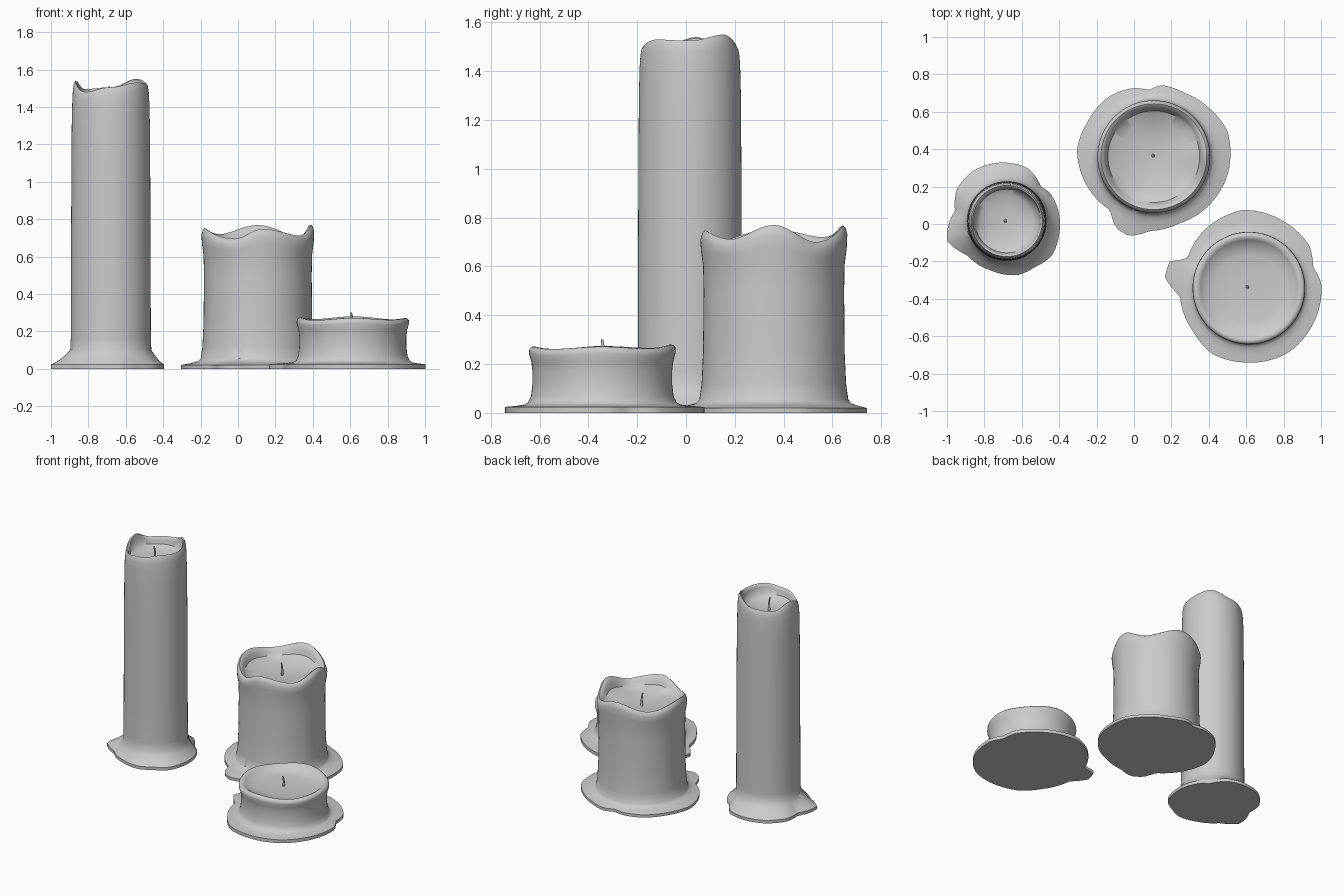
import bpy, bmesh, math
from mathutils import Vector

if "Cube" in bpy.data.objects:
    bpy.data.objects.remove(bpy.data.objects["Cube"])

N = 96  # angular steps per candle


def finish(bm, name, angle=45):
    bmesh.ops.recalc_face_normals(bm, faces=bm.faces)
    me = bpy.data.meshes.new(name)
    bm.to_mesh(me)
    bm.free()
    ob = bpy.data.objects.new(name, me)
    bpy.context.collection.objects.link(ob)
    bpy.ops.object.select_all(action='DESELECT')
    ob.select_set(True)
    bpy.context.view_layer.objects.active = ob
    bpy.ops.object.shade_smooth_by_angle(angle=math.radians(angle))
    return ob


def loft(name, rings, start, end):
    """Skin a stack of closed rings, with a fan to a point at both ends."""
    bm = bmesh.new()
    loops = [[bm.verts.new(p) for p in r] for r in rings]
    n = len(loops[0])
    a, b = bm.verts.new(start), bm.verts.new(end)
    for i in range(n):
        j = (i + 1) % n
        bm.faces.new((a, loops[0][j], loops[0][i]))
        bm.faces.new((b, loops[-1][i], loops[-1][j]))
        for lo, hi in zip(loops, loops[1:]):
            bm.faces.new((lo[i], lo[j], hi[j], hi[i]))
    return finish(bm, name)


def periodic(keys, deg, smooth):
    """Interpolate (degrees, value) keys around the circle."""
    keys = sorted((k % 360, v) for k, v in keys)
    keys = [(keys[-1][0] - 360, keys[-1][1])] + keys + [(keys[0][0] + 360, keys[0][1])]
    for (a0, v0), (a1, v1) in zip(keys, keys[1:]):
        if a0 <= deg <= a1:
            t = (deg - a0) / max(a1 - a0, 1e-6)
            if smooth:
                t = t * t * (3 - 2 * t)
            return v0 + (v1 - v0) * t
    return keys[0][1]


def candle(name, c, spill, skirt, body, bowl_z, rim, rim_mean, wick, wick_top):
    cx, cy = c
    edge = [(math.degrees(math.atan2(y - cy, x - cx)), math.hypot(x - cx, y - cy)) for x, y in spill]
    angs = [360 * i / N for i in range(N)]
    out = [periodic(edge, d, False) for d in angs]
    lift = [periodic(rim, d, True) - rim_mean for d in angs]
    dirs = [(math.cos(math.radians(d)), math.sin(math.radians(d))) for d in angs]
    base = body[0][0]
    rings = []
    # spilled wax: t blends from body radius to the outline
    for t, z in skirt:
        rings.append([(cx + (base + (o - base) * t) * u, cy + (base + (o - base) * t) * v, z)
                      for o, (u, v) in zip(out, dirs)])
    # body, wavy rim and bowl: w is how strongly the rim wave applies
    for r, z, w in body:
        rings.append([(cx + r * u, cy + r * v, z + w * h) for h, (u, v) in zip(lift, dirs)])
    loft(name + "_wax", rings, (cx, cy, 0), (cx, cy, bowl_z))
    # slightly bent wick
    wx, wy = wick
    wr = []
    for k in range(6):
        t = k / 5
        r = 0.009 - 0.004 * t
        ox, oy = 0.006 * math.sin(t * 3), -0.008 * t
        z = bowl_z - 0.01 + (wick_top - bowl_z + 0.01) * t
        wr.append([(wx + ox + r * math.cos(a), wy + oy + r * math.sin(a), z)
                   for a in [math.tau * i / 8 for i in range(8)]])
    top = sum((Vector(p) for p in wr[-1]), Vector()) / 8
    loft(name + "_wick", wr, (wx, wy, bowl_z - 0.01), top)


# tall candle
candle("tall_candle", (-0.68, 0.016),
       [(-1, -.09), (-1, -.04), (-.957, .07), (-.947, .187), (-.85, .29), (-.57, .3), (-.497, .2),
        (-.45, .166), (-.4, -.053), (-.44, -.17), (-.53, -.23), (-.62, -.273), (-.76, -.25), (-.893, -.166)],
       [(1, 0.0), (1, .022), (.6, .045), (.25, .075)],
       [(.217, .1, 0), (.214, .16, 0), (.213, .5, 0), (.211, 1.0, 0), (.209, 1.3, 0), (.206, 1.42, .3),
        (.203, 1.47, .8), (.198, 1.5, 1), (.19, 1.515, 1), (.182, 1.51, 1), (.177, 1.49, .9),
        (.17, 1.455, .4), (.14, 1.435, .1), (.07, 1.425, 0)],
       1.42,
       [(0, 1.525), (45, 1.55), (90, 1.505), (135, 1.495), (172, 1.54), (225, 1.48), (270, 1.505), (315, 1.53)],
       1.515, (-.69, .018), 1.51)

# medium candle
candle("medium_candle", (0.106, 0.36),
       [(-.305, .4), (-.246, .55), (-.128, .685), (0, .727), (.08, .716), (.144, .743), (.273, .7),
        (.406, .615), (.497, .503), (.492, .24), (.41, .11), (.246, .005), (.086, -.037), (-.027, -.064),
        (-.096, -.02), (-.128, .075), (-.257, .214)],
       [(1, 0.0), (1, .02), (.5, .03), (.15, .04)],
       [(.305, .055, 0), (.296, .12, 0), (.29, .25, 0), (.288, .5, 0), (.29, .6, .2), (.299, .66, .6),
        (.301, .7, .9), (.294, .725, 1), (.283, .735, 1), (.27, .728, 1), (.256, .705, .8),
        (.245, .68, .4), (.19, .66, .1), (.1, .645, 0)],
       0.64,
       [(0, .77), (37, .7), (90, .768), (135, .72), (180, .752), (244, .695), (275, .748), (322, .712)],
       0.735, (.1, .367), 0.73)

# short candle
candle("short_candle", (0.614, -0.343),
       [(.165, -.285), (.19, -.2), (.283, -.19), (.38, -.03), (.583, .075), (.79, .02), (.94, -.12),
        (.957, -.23), (1.0, -.31), (.957, -.535), (.82, -.69), (.59, -.74), (.42, -.695), (.32, -.58),
        (.246, -.385)],
       [(1, 0.0), (1, .024), (.5, .029), (.15, .034)],
       [(.304, .043, 0), (.292, .07, 0), (.286, .12, 0), (.286, .17, 0), (.291, .21, .3), (.301, .24, .8),
        (.299, .258, 1), (.289, .268, 1), (.275, .269, 1), (.258, .26, .9), (.243, .245, .4),
        (.18, .234, .1), (.09, .229, 0)],
       0.227,
       [(0, .272), (40, .264), (90, .28), (135, .266), (180, .274), (225, .26), (270, .272), (315, .262)],
       0.269, (.604, -.335), 0.3)
